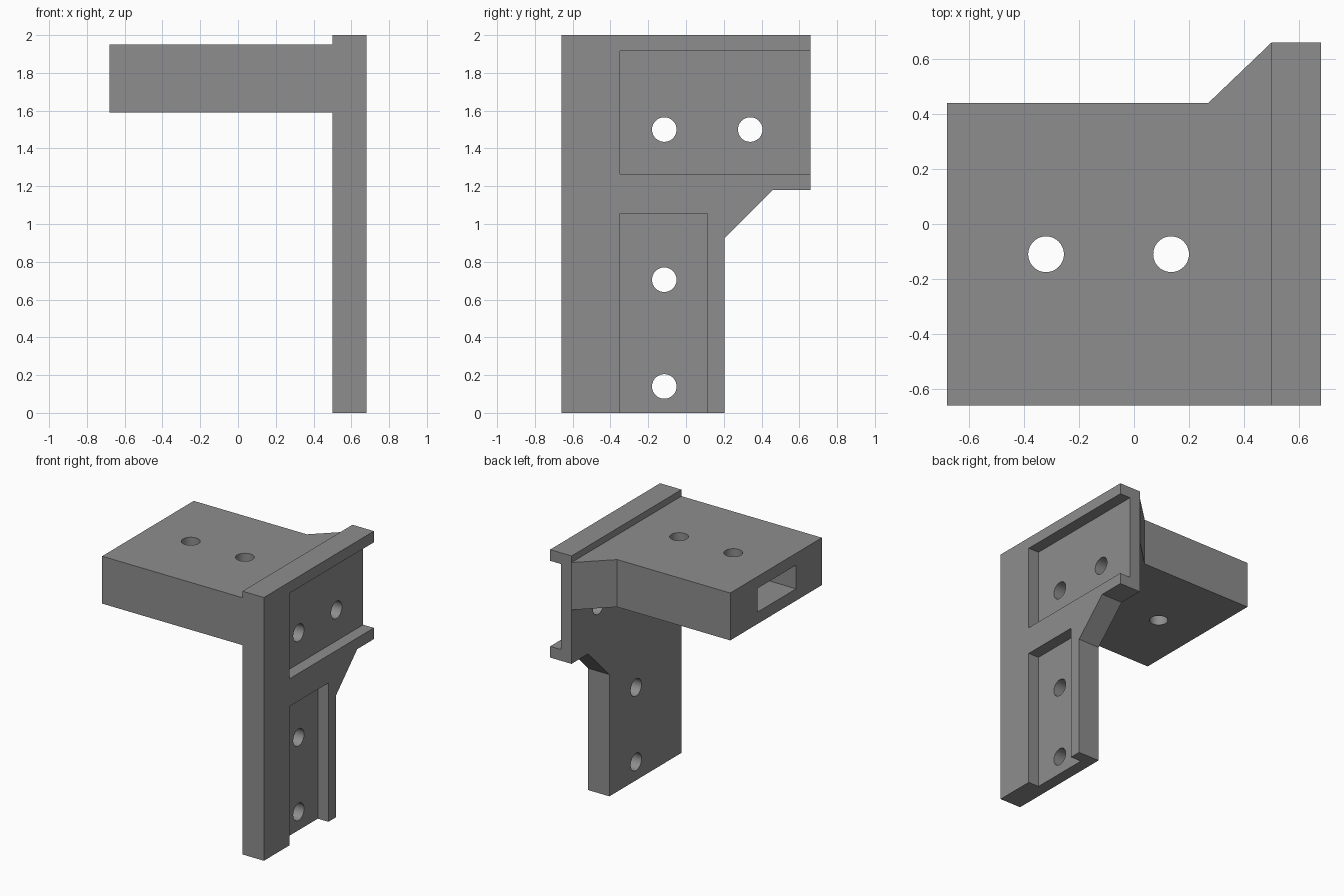
import bpy, bmesh, math
from mathutils import Matrix, Vector

if "Cube" in bpy.data.objects:
    bpy.data.objects.remove(bpy.data.objects["Cube"])

grey = bpy.data.materials.new("mid grey")
grey.diffuse_color = (0.27, 0.27, 0.27, 1)
grey.use_nodes = True
grey.node_tree.nodes["Principled BSDF"].inputs["Base Color"].default_value = grey.diffuse_color


def finish(bm, name):
    bmesh.ops.recalc_face_normals(bm, faces=bm.faces)
    mesh = bpy.data.meshes.new(name)
    bm.to_mesh(mesh)
    bm.free()
    mesh.materials.append(grey)
    ob = bpy.data.objects.new(name, mesh)
    bpy.context.collection.objects.link(ob)
    return ob


def prism(name, points, offset):
    """Extrude a flat outline along an offset."""
    bm = bmesh.new()
    face = bm.faces.new([bm.verts.new(p) for p in points])
    ext = bmesh.ops.extrude_face_region(bm, geom=[face])["geom"]
    bmesh.ops.translate(bm, vec=Vector(offset),
                        verts=[v for v in ext if isinstance(v, bmesh.types.BMVert)])
    return finish(bm, name)


def box(name, x, y, z):
    pts = [(x[0], y[0], z[0]), (x[1], y[0], z[0]), (x[1], y[1], z[0]), (x[0], y[1], z[0])]
    return prism(name, pts, (0, 0, z[1] - z[0]))


def drill(name, centre, axis):
    bm = bmesh.new()
    rot = Matrix.Rotation(math.pi / 2, 4, 'Y') if axis == 'X' else Matrix()
    bmesh.ops.create_cone(bm, cap_ends=True, segments=48, radius1=0.065, radius2=0.065,
                          depth=0.6, matrix=Matrix.Translation(centre) @ rot)
    return finish(bm, name)


def combine(ob, other, operation):
    mod = ob.modifiers.new(other.name, 'BOOLEAN')
    mod.operation, mod.solver, mod.object = operation, 'EXACT', other
    bpy.context.view_layer.objects.active = ob
    bpy.ops.object.modifier_apply(modifier=mod.name)
    bpy.data.objects.remove(other, do_unlink=True)


# Upright plate with a stepped, chamfered outline
outline = [(-.66, 0), (.205, 0), (.205, .925), (.46, 1.18), (.66, 1.18), (.66, 2), (-.66, 2)]
bracket = prism("bracket", [(.5, y, z) for y, z in outline], (.18, 0, 0))

# Horizontal arm with a corner gusset, overlapping slightly into the plate
arm_outline = [(-.68, -.66), (.54, -.66), (.54, .66), (.5, .66), (.27, .44), (-.68, .44)]
arm = prism("arm", [(x, y, 1.59) for x, y in arm_outline], (0, 0, .36))
combine(bracket, arm, 'UNION')

# Strap recesses in the plate and pocket in the arm
combine(bracket, box("upper_recess", (.59, .8), (-.35, .8), (1.265, 1.915)), 'DIFFERENCE')
combine(bracket, box("lower_recess", (.59, .8), (-.35, .115), (-.1, 1.055)), 'DIFFERENCE')
combine(bracket, box("arm_pocket", (-.8, .37), (-.35, .115), (1.68, 1.86)), 'DIFFERENCE')

# Screw holes
for y, z in [(-.115, .14), (-.115, .705), (-.115, 1.5), (.34, 1.5)]:
    combine(bracket, drill("plate_hole", (.7, y, z), 'X'), 'DIFFERENCE')
for x in (-.32, .135):
    combine(bracket, drill("arm_hole", (x, -.11, 1.77), 'Z'), 'DIFFERENCE')

bpy.ops.object.select_all(action='DESELECT')
bracket.select_set(True)
bpy.context.view_layer.objects.active = bracket
bpy.ops.object.shade_smooth_by_angle(angle=math.radians(30))
